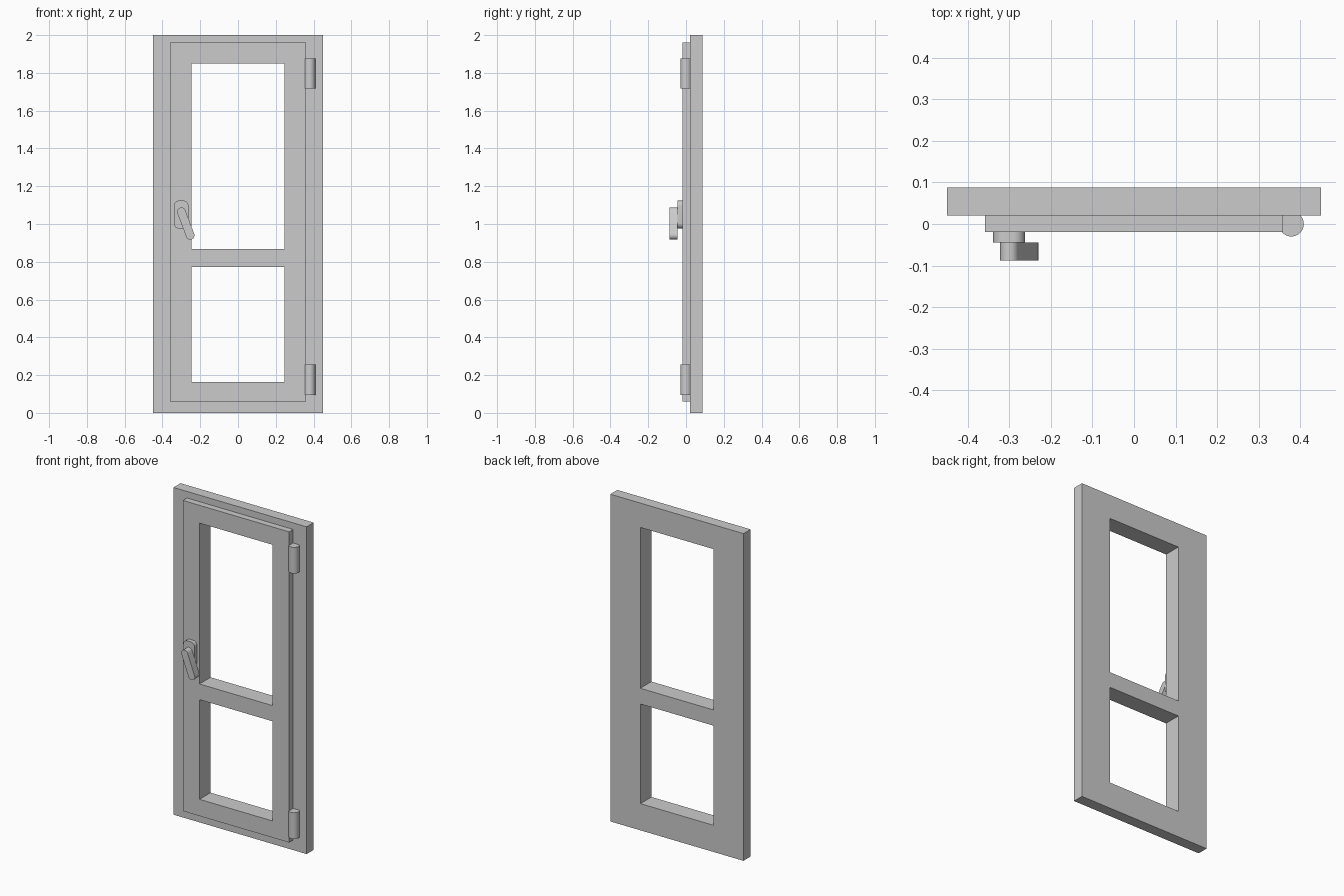
import bpy, bmesh, math
from mathutils import Vector

if "Cube" in bpy.data.objects:
    bpy.data.objects.remove(bpy.data.objects["Cube"])

grey = bpy.data.materials.new("light_grey")
grey.diffuse_color = (0.6, 0.6, 0.6, 1)
grey.use_nodes = True
grey.node_tree.nodes["Principled BSDF"].inputs["Base Color"].default_value = grey.diffuse_color


def finish(bm, name, smooth=False):
    bmesh.ops.recalc_face_normals(bm, faces=bm.faces)
    me = bpy.data.meshes.new(name)
    bm.to_mesh(me)
    bm.free()
    ob = bpy.data.objects.new(name, me)
    bpy.context.collection.objects.link(ob)
    me.materials.append(grey)
    if smooth:
        bpy.ops.object.select_all(action='DESELECT')
        bpy.context.view_layer.objects.active = ob
        ob.select_set(True)
        bpy.ops.object.shade_smooth_by_angle(angle=math.radians(30))
    return ob


def extrude_y(bm, depth):
    ext = bmesh.ops.extrude_face_region(bm, geom=bm.faces[:])
    verts = [g for g in ext["geom"] if isinstance(g, bmesh.types.BMVert)]
    bmesh.ops.translate(bm, verts=verts, vec=(0, depth, 0))


def panel(name, half_w, z0, z1, y0, y1):
    """Slab with two window openings, made from a grid with cells left out."""
    xs = [-half_w, -0.247, 0.247, half_w]
    zs = [z0, 0.163, 0.772, 0.868, 1.851, z1]
    bm = bmesh.new()
    v = [[bm.verts.new((x, y0, z)) for z in zs] for x in xs]
    for i in range(3):
        for j in range(5):
            if i == 1 and j in (1, 3):
                continue
            bm.faces.new((v[i][j], v[i + 1][j], v[i + 1][j + 1], v[i][j + 1]))
    extrude_y(bm, y1 - y0)
    return finish(bm, name)


def arc(cx, cz, r, a0, a1, n=8):
    return [(cx + r * math.cos(math.radians(a0 + (a1 - a0) * k / n)),
             cz + r * math.sin(math.radians(a0 + (a1 - a0) * k / n))) for k in range(n + 1)]


def plate(name, outline, y0, y1):
    bm = bmesh.new()
    bm.faces.new([bm.verts.new((x, y0, z)) for x, z in outline])
    extrude_y(bm, y1 - y0)
    return finish(bm, name, True)


# Fixed outer frame and the opening sash in front of it
panel("outer_frame", 0.45, 0.0, 2.0, 0.02, 0.088)
panel("sash", 0.359, 0.061, 1.96, -0.019, 0.02)

# Hinges: upright barrels sunk into the sash edge
for label, z in (("lower", 0.175), ("upper", 1.797)):
    bm = bmesh.new()
    bmesh.ops.create_cone(bm, cap_ends=True, segments=40, radius1=0.03, radius2=0.03, depth=0.16)
    bmesh.ops.translate(bm, verts=bm.verts, vec=(0.379, 0, z))
    finish(bm, label + "_hinge", True)

# Handle backplate with rounded corners
cx, cz, w, h, r = -0.301, 1.05, 0.0385, 0.074, 0.028
corners = []
for k, (sx, sz) in enumerate(((1, 1), (-1, 1), (-1, -1), (1, -1))):
    corners += arc(cx + sx * (w - r), cz + sz * (h - r), r, 90 * k, 90 * k + 90)
plate("handle_backplate", corners, -0.044, -0.019)

# Tilted lever with round ends
top, low = Vector((-0.300, 1.065)), Vector((-0.253, 0.94))
a = math.degrees(math.atan2(top.y - low.y, top.x - low.x))
plate("handle_lever", arc(top.x, top.y, 0.0225, a - 90, a + 90, 14)
      + arc(low.x, low.y, 0.0225, a + 90, a + 270, 14), -0.088, -0.044)
